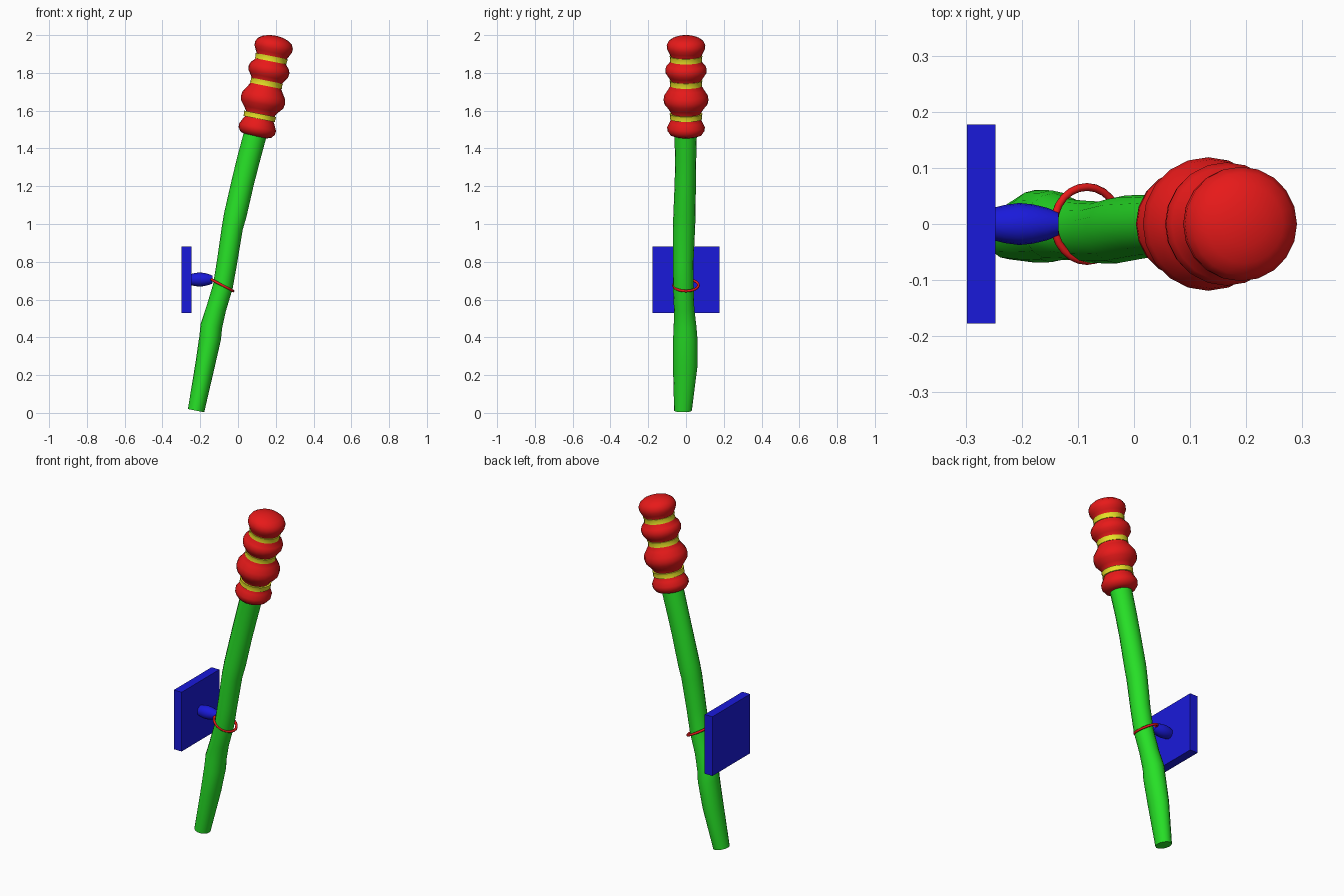
import bpy, bmesh
from mathutils import Vector
from math import sin, cos, tau, radians

if "Cube" in bpy.data.objects:
    bpy.data.objects.remove(bpy.data.objects["Cube"])


def material(name, rgb):
    m = bpy.data.materials.new(name)
    m.diffuse_color = (*rgb, 1)
    m.use_nodes = True
    m.node_tree.nodes["Principled BSDF"].inputs["Base Color"].default_value = m.diffuse_color
    return m


GREEN = material("green", (0.02, 0.75, 0.02))
RED = material("red", (0.8, 0.01, 0.01))
YELLOW = material("yellow", (0.8, 0.75, 0.02))
BLUE = material("blue", (0.01, 0.01, 0.7))


def finish(ob, name, mat, angle=50):
    ob.name = name
    ob.data.materials.append(mat)
    bpy.ops.object.select_all(action='DESELECT')
    ob.select_set(True)
    bpy.context.view_layer.objects.active = ob
    bpy.ops.object.shade_smooth_by_angle(angle=radians(angle))
    return ob


def loft(name, rings, axis, mat, sides=16):
    """Skin capped elliptical rings (centre, radius u, radius y) set square to axis."""
    y = Vector((0, 1, 0))
    u = y.cross(Vector(axis).normalized())
    bm = bmesh.new()
    loops = []
    for c, ru, ry in rings:
        loops.append([bm.verts.new(Vector(c) + u * ru * cos(tau * i / sides)
                                   + y * ry * sin(tau * i / sides)) for i in range(sides)])
    for a, b in zip(loops, loops[1:]):
        for i in range(sides):
            j = (i + 1) % sides
            bm.faces.new((a[i], a[j], b[j], b[i]))
    bm.faces.new(loops[0][::-1])
    bm.faces.new(loops[-1])
    bmesh.ops.recalc_face_normals(bm, faces=bm.faces)
    me = bpy.data.meshes.new(name)
    bm.to_mesh(me)
    bm.free()
    ob = bpy.data.objects.new(name, me)
    bpy.context.collection.objects.link(ob)
    return finish(ob, name, mat)


LEAN = Vector((0.2, 0, 1)).normalized()

# Crooked stem: x, y, z, radius u, radius y
stem = [(-.222, -.016, .012, .044, .047), (-.175, -.004, .25, .052, .065),
        (-.147, -.004, .40, .058, .064), (-.141, -.005, .46, .058, .060),
        (-.116, -.010, .55, .053, .054), (-.080, -.014, .67, .053, .055),
        (-.058, -.015, .80, .054, .055), (-.030, -.011, .98, .056, .059),
        (-.014, -.008, 1.05, .060, .059), (.025, -.004, 1.22, .060, .056),
        (.055, -.002, 1.34, .061, .056), (.098, -.002, 1.50, .061, .060)]
loft("stem", [((x, y, z), ru, ry) for x, y, z, ru, ry in stem], LEAN, GREEN)

# Bulging head: height along the leaning axis, radius
BASE = Vector((.094, 0, 1.465))
head = [(0, .060), (.008, .084), (.028, .098), (.048, .100), (.075, .087),
        (.095, .076), (.12, .076), (.145, .092), (.172, .114), (.195, .119),
        (.22, .115), (.25, .096), (.275, .080), (.298, .080), (.32, .095),
        (.338, .107), (.36, .110), (.38, .103), (.405, .080), (.43, .080),
        (.452, .092), (.472, .101), (.492, .102), (.512, .092), (.528, .070),
        (.538, .040), (.542, .012)]
loft("head", [(BASE + LEAN * t, r, r) for t, r in head], LEAN, RED, 20)

# Yellow bands in the grooves
for n, t in enumerate((.107, .286, .418)):
    loft(f"head_band_{n + 1}", [(BASE + LEAN * (t + d), r, r) for d, r in
                                ((-.014, .086), (0, .084), (.014, .087))], LEAN, YELLOW, 20)

# Wall plate
bpy.ops.mesh.primitive_cube_add(size=1, location=(-.2725, 0, .705))
plate = bpy.context.object
plate.scale = (.051, .354, .352)
finish(plate, "wall_plate", BLUE, 30)

# Rounded peg between plate and ring
peg = [(-.25, .029), (-.23, .034), (-.205, .0375), (-.18, .035), (-.155, .029), (-.135, .021)]
loft("peg", [((x, 0, .706), r, r) for x, r in peg], (1, 0, 0), BLUE)

# Tilted holding ring
bpy.ops.mesh.primitive_torus_add(major_radius=.066, minor_radius=.007, major_segments=24,
                                 minor_segments=8, location=(-.084, 0, .676),
                                 rotation=(0, radians(28), 0))
finish(bpy.context.object, "holding_ring", RED)
